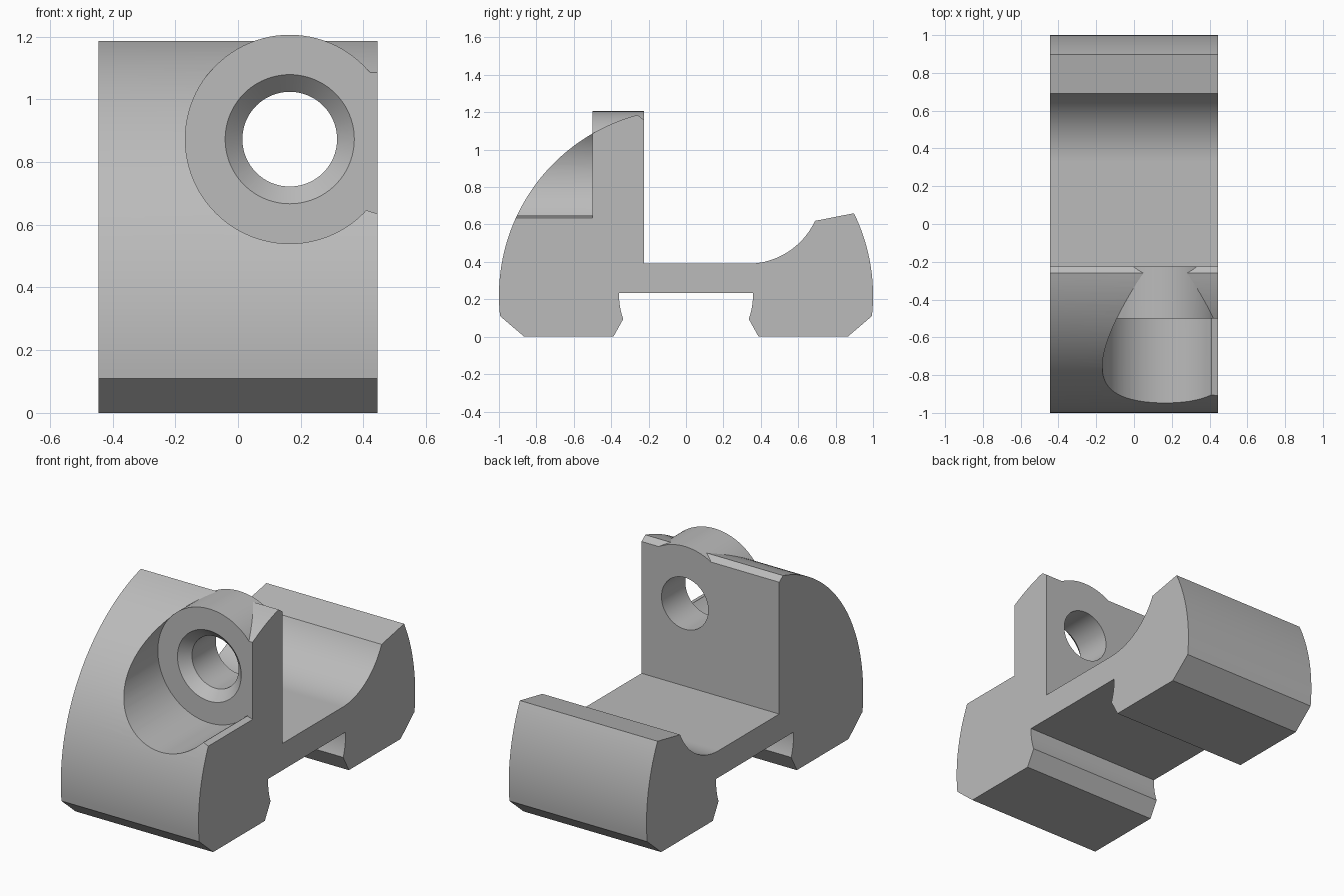
import bpy, bmesh, math
from mathutils import Vector

if "Cube" in bpy.data.objects:
    bpy.data.objects.remove(bpy.data.objects["Cube"], do_unlink=True)

HALF = 0.445               # half width of the block
AXIS_X, AXIS_Z = 0.165, 0.873   # screw axis
BOSS_R, SEAT_Y, BACK_Y = 0.333, -0.5, -0.225

grey = bpy.data.materials.new("plain grey")
grey.use_nodes = True
colour = (0.5, 0.5, 0.5, 1)
grey.diffuse_color = colour
grey.node_tree.nodes["Principled BSDF"].inputs["Base Color"].default_value = colour


def arc(cy, cz, r, a0, a1, n):
    """Points on a circle, angles in degrees."""
    angles = [math.radians(a0 + (a1 - a0) * i / n) for i in range(n + 1)]
    return [(cy + r * math.cos(a), cz + r * math.sin(a)) for a in angles]


def prism(name, points, depth):
    """Extrude a closed outline of 3D points along a vector."""
    bm = bmesh.new()
    face = bm.faces.new([bm.verts.new(p) for p in points])
    ext = bmesh.ops.extrude_face_region(bm, geom=[face])
    moved = [v for v in ext["geom"] if isinstance(v, bmesh.types.BMVert)]
    bmesh.ops.translate(bm, verts=moved, vec=Vector(depth))
    bmesh.ops.recalc_face_normals(bm, faces=bm.faces)
    mesh = bpy.data.meshes.new(name)
    bm.to_mesh(mesh)
    bm.free()
    mesh.materials.append(grey)
    ob = bpy.data.objects.new(name, mesh)
    bpy.context.collection.objects.link(ob)
    return ob


def lathe(name, rings, n=96):
    """Solid of revolution about the screw axis from (y, radius) rings."""
    bm = bmesh.new()
    loops = []
    for y, r in rings:
        loops.append([bm.verts.new((x, y, z)) for x, z in arc(AXIS_X, AXIS_Z, r, 0, 360 - 360 / n, n - 1)])
    for a, b in zip(loops, loops[1:]):
        for i in range(n):
            j = (i + 1) % n
            bm.faces.new((a[i], a[j], b[j], b[i]))
    bm.faces.new(loops[0])
    bm.faces.new(loops[-1])
    bmesh.ops.recalc_face_normals(bm, faces=bm.faces)
    mesh = bpy.data.meshes.new(name)
    bm.to_mesh(mesh)
    bm.free()
    mesh.materials.append(grey)
    ob = bpy.data.objects.new(name, mesh)
    bpy.context.collection.objects.link(ob)
    return ob


def combine(target, tool, operation):
    """Apply a boolean and discard the tool."""
    mod = target.modifiers.new(tool.name, "BOOLEAN")
    mod.operation, mod.solver, mod.object = operation, "EXACT", tool
    bpy.context.view_layer.objects.active = target
    bpy.ops.object.modifier_apply(modifier=mod.name)
    bpy.data.objects.remove(tool, do_unlink=True)


# Clamp body: outer flanks share one circle, the underside slot another
OUT_Z = 0.22
low = math.degrees(math.asin(-0.11))
rise = math.degrees(math.asin(0.44))
crest = math.degrees(math.acos(0.26))
profile = [(-0.865, 0)]
profile += arc(0, OUT_Z, 1, 180 - low, 180 - crest, 40)
profile += [(BACK_Y, 1.16)]
profile += [(BACK_Y, 0.39)]
profile += arc(0.33, 0.787, 0.397, -90, -25, 24)
profile += arc(0, OUT_Z, 1, rise, low, 20)
profile += [(0.865, 0), (0.388, 0)]
slot = arc(0, OUT_Z, 0.358, -20.5, 2.2, 8)
profile += slot + [(-y, z) for y, z in reversed(slot)]
profile += [(-0.388, 0)]
body = prism("clamp_body", [(-HALF, y, z) for y, z in profile], (2 * HALF, 0, 0))

# Screw head pocket, with its open relief on the left side
combine(body, lathe("pocket", [(-1.3, BOSS_R), (SEAT_Y, BOSS_R)]), "DIFFERENCE")
relief = [(0.41, 0.646), (0.6, 0.59), (0.6, 1.3), (0.41, 1.3)]
combine(body, prism("side_relief", [(x, -1.3, z) for x, z in relief], (0, 1.3 + SEAT_Y, 0)), "DIFFERENCE")

# Round boss, trimmed flush with the side of the block
boss = lathe("boss", [(SEAT_Y, BOSS_R), (BACK_Y, BOSS_R)])
trim = [(HALF, 0.3), (0.8, 0.3), (0.8, 1.4), (HALF, 1.4)]
combine(boss, prism("trim", [(x, -1, z) for x, z in trim], (0, 1, 0)), "DIFFERENCE")
combine(body, boss, "UNION")

# Countersunk through hole
bore = [(-0.6, 0.206), (SEAT_Y, 0.206), (SEAT_Y + 0.055, 0.151), (0, 0.151)]
combine(body, lathe("bore", bore), "DIFFERENCE")

bpy.ops.object.select_all(action="DESELECT")
body.select_set(True)
bpy.context.view_layer.objects.active = body
bpy.ops.object.shade_smooth_by_angle(angle=math.radians(15))
